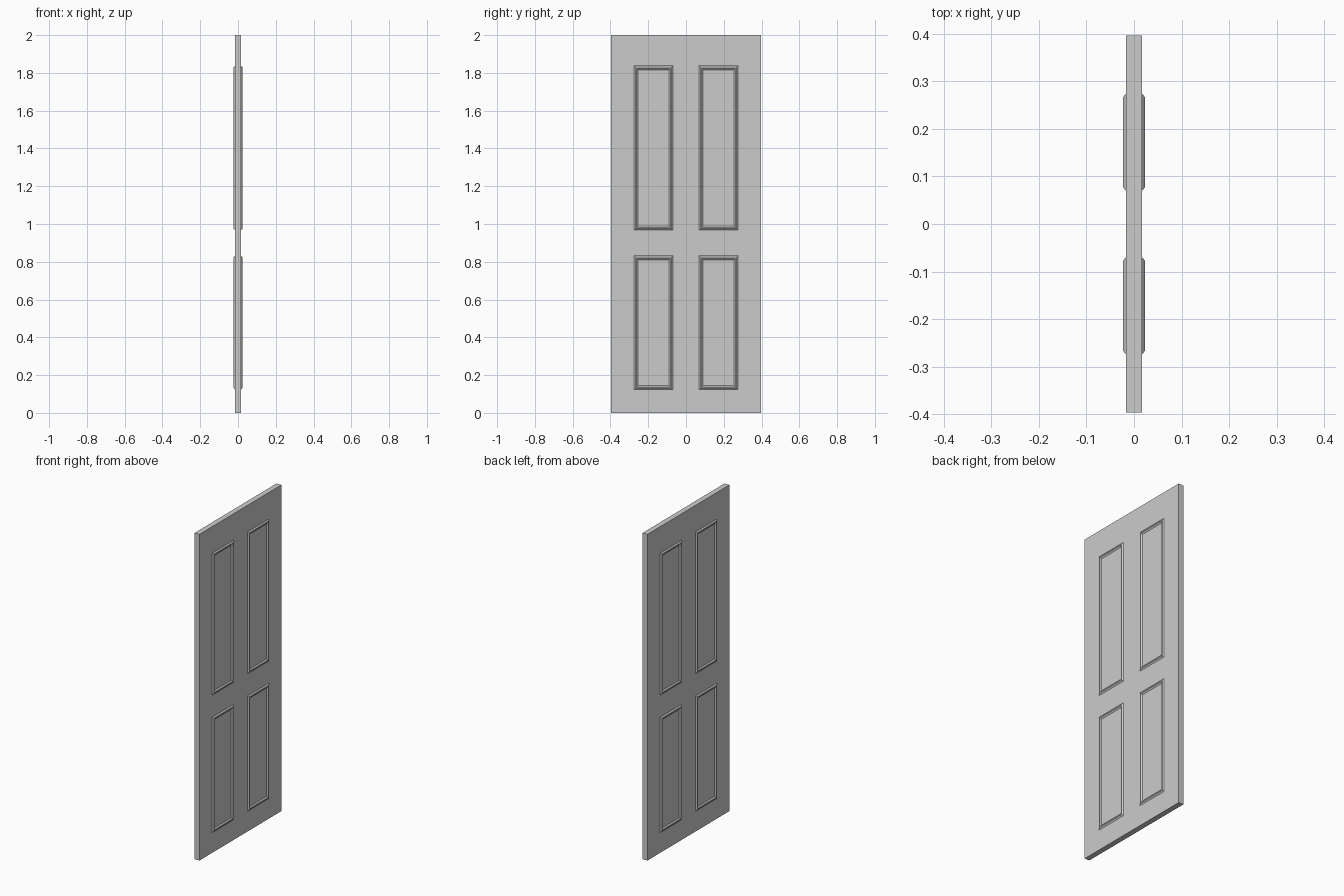
import bpy, bmesh

if "Cube" in bpy.data.objects:
    bpy.data.objects.remove(bpy.data.objects["Cube"])

W, T, H = 0.397, 0.0165, 2.0   # half width, half thickness, height
PROUD = 0.023                  # outer face of the mouldings


def make_object(name, bm):
    bmesh.ops.recalc_face_normals(bm, faces=bm.faces)
    mesh = bpy.data.meshes.new(name)
    bm.to_mesh(mesh)
    bm.free()
    obj = bpy.data.objects.new(name, mesh)
    bpy.context.collection.objects.link(obj)
    return obj


# Flat door leaf
bm = bmesh.new()
bmesh.ops.create_cube(bm, size=1)
for v in bm.verts:
    v.co = (v.co.x * 2 * T, v.co.y * 2 * W, (v.co.z + 0.5) * H)
make_object("door_leaf", bm)


# Raised rectangular moulding: a sloped profile swept around the panel outline
def moulding(name, y0, y1, z0, z1):
    bm = bmesh.new()
    profile = [(0, T - 0.001), (0, T), (0.008, PROUD), (0.014, PROUD),
               (0.022, T), (0.022, T - 0.001)]  # (inset, x)
    rings = []
    for d, x in profile:
        corners = [(y0 + d, z0 + d), (y1 - d, z0 + d), (y1 - d, z1 - d), (y0 + d, z1 - d)]
        rings.append([bm.verts.new((x, y, z)) for y, z in corners])
    for i, a in enumerate(rings):
        b = rings[(i + 1) % len(rings)]
        for j in range(4):
            k = (j + 1) % 4
            bm.faces.new((a[j], a[k], b[k], b[j]))
    obj = make_object(name, bm)
    # repeat on the other half and the other face
    mirror = obj.modifiers.new("mirror", 'MIRROR')
    mirror.use_axis = (True, True, False)


moulding("upper_panel_mouldings", 0.069, 0.275, 0.967, 1.838)
moulding("lower_panel_mouldings", 0.069, 0.275, 0.124, 0.832)
